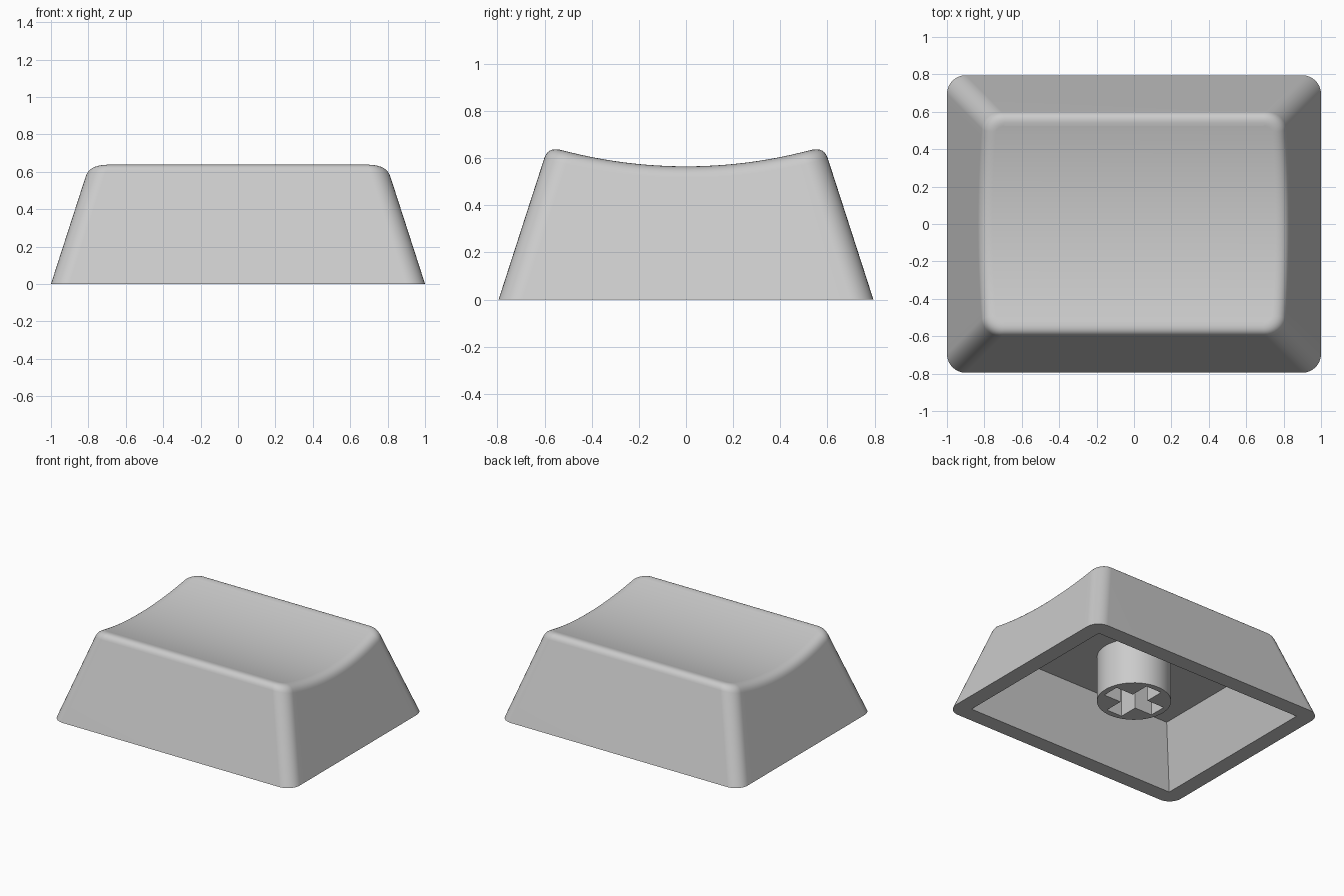
import bpy, bmesh, math
from mathutils import Vector

if "Cube" in bpy.data.objects:
    bpy.data.objects.remove(bpy.data.objects["Cube"])

HX, HY, TAPER, RADIUS = 1.0, 0.795, 0.323, 0.1   # base half sizes, wall slope, corner radius
DISH_Z, DISH_R = 0.565, 2.05                     # lowest point and radius of the scooped top
CORNER, SIDE, FILLET = 8, 24, 7                  # segment counts
CEILING = 0.435

grey = bpy.data.materials.new("plain grey")
grey.diffuse_color = (0.6, 0.6, 0.6, 1)
grey.use_nodes = True
grey.node_tree.nodes["Principled BSDF"].inputs["Base Color"].default_value = grey.diffuse_color


def finish(bm, name):
    bmesh.ops.recalc_face_normals(bm, faces=bm.faces)
    mesh = bpy.data.meshes.new(name)
    bm.to_mesh(mesh)
    bm.free()
    mesh.materials.append(grey)
    obj = bpy.data.objects.new(name, mesh)
    bpy.context.collection.objects.link(obj)
    bpy.ops.object.select_all(action='DESELECT')
    obj.select_set(True)
    bpy.context.view_layer.objects.active = obj
    bpy.ops.object.shade_smooth_by_angle(angle=math.radians(30))
    mod = obj.modifiers.new("flat_walls", 'WEIGHTED_NORMAL')
    mod.keep_sharp = True
    return obj


def dish(y):
    return DISH_Z + DISH_R - math.sqrt(DISH_R ** 2 - y * y)


def outline(z, inset=0.0):
    """Right half of the rounded rectangle at height z, front to back."""
    hx, hy, r = HX - TAPER * z - inset, HY - TAPER * z - inset, RADIUS - inset
    pts = []
    for i in range(CORNER + 1):
        a = math.pi / 2 * i / CORNER - math.pi / 2
        pts.append(Vector((hx - r + r * math.cos(a), -hy + r + r * math.sin(a), z)))
    for i in range(1, SIDE):
        pts.append(Vector((hx, (hy - r) * (2 * i / SIDE - 1), z)))
    return pts + [Vector((p.x, -p.y, z)) for p in reversed(pts[:CORNER + 1])]


# Outer shell: straight walls, then a curved fillet into the scooped top
base = outline(0)
rows = [base] + [[] for _ in range(FILLET + 1)]
for i in range(len(base)):
    z = 0.6
    for _ in range(8):
        z = dish(outline(z)[i].y)
    edge = outline(z)[i]
    low = outline(z - 0.05)[i]
    top = outline(z, 0.06)[i]
    top.z = dish(top.y)
    for k in range(FILLET + 1):
        t = k / FILLET
        rows[k + 1].append(low * (1 - t) ** 2 + edge * 2 * t * (1 - t) + top * t * t)

bm = bmesh.new()
rings = []
for row in rows:
    full = row + [Vector((-p.x, p.y, p.z)) for p in reversed(row)]
    rings.append([bm.verts.new(p) for p in full])
n = len(rings[0])
for a, b in zip(rings, rings[1:]):
    for i in range(n):
        j = (i + 1) % n
        bm.faces.new((a[i], a[j], b[j], b[i]))

# Scooped top, filled with strips running left to right
top = rings[-1]
for i in range(n // 2 - 1):
    bm.faces.new((top[i], top[i + 1], top[n - 2 - i], top[n - 1 - i]))

# Hollow underside with sharp corners
def rectangle(z):
    x, y = 0.88 - TAPER * z, 0.675 - TAPER * z
    return [bm.verts.new((sx * x, sy * y, z)) for sx, sy in ((1, -1), (1, 1), (-1, 1), (-1, -1))]

mouth, roof = rectangle(0), rectangle(CEILING)
for i in range(4):
    j = (i + 1) % 4
    bm.faces.new((mouth[i], mouth[j], roof[j], roof[i]))
bm.faces.new(roof)

# Flat bottom rim between the outer wall and the hollow
rim = [e for e in bm.edges if all(v.co.z < 1e-6 for v in e.verts)]
bmesh.ops.triangle_fill(bm, use_beauty=True, use_dissolve=False, edges=rim)
finish(bm, "key_shell")

# Round stem with a cross-shaped socket
bm = bmesh.new()
L, W = 0.21, 0.065
cross = [(L, -W), (L, W), (W, W), (W, L), (-W, L), (-W, W),
         (-L, W), (-L, -W), (-W, -W), (-W, -L), (W, -L), (W, -W)]
circle = [(0.253 * math.cos(math.tau * i / 48), 0.253 * math.sin(math.tau * i / 48)) for i in range(48)]
for loop in (circle, cross):
    vs = [bm.verts.new((x, y, 0.09)) for x, y in loop]
    for i in range(len(vs)):
        bm.edges.new((vs[i], vs[(i + 1) % len(vs)]))
bmesh.ops.triangle_fill(bm, use_beauty=True, use_dissolve=False, edges=bm.edges[:])
new = bmesh.ops.extrude_face_region(bm, geom=bm.faces[:], use_keep_orig=True)["geom"]
for v in new:
    if isinstance(v, bmesh.types.BMVert):
        v.co.z = CEILING + 0.01
finish(bm, "stem")
